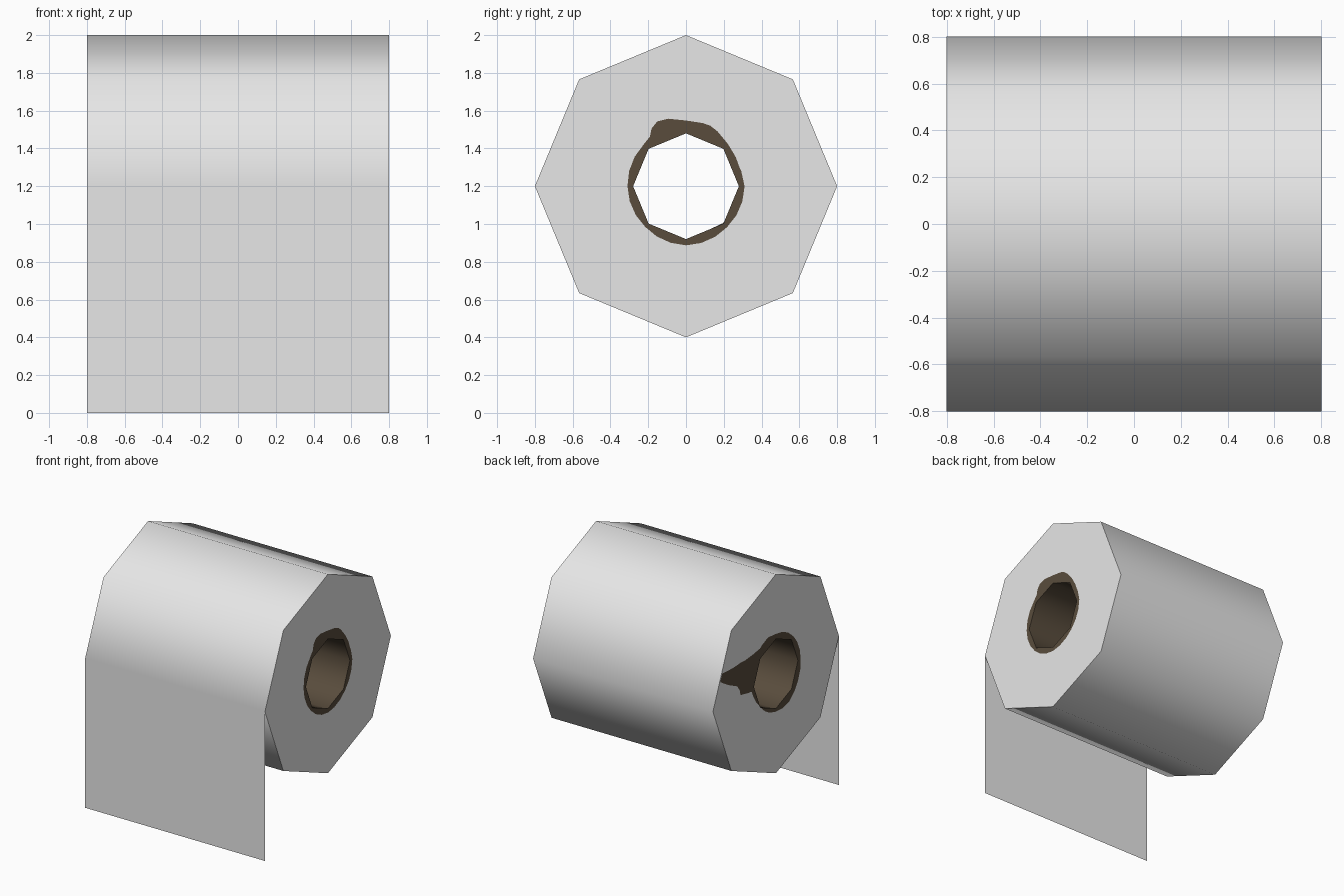
import bpy
from math import cos, sin, radians, pi

if "Cube" in bpy.data.objects:
    bpy.data.objects.remove(bpy.data.objects["Cube"], do_unlink=True)

HALF, AXIS_Z = 0.8, 1.2
OUTER, INNER = 0.8, 0.28


def material(name, rgb):
    m = bpy.data.materials.new(name)
    m.use_nodes = True
    m.diffuse_color = (*rgb, 1)
    m.node_tree.nodes["Principled BSDF"].inputs["Base Color"].default_value = (*rgb, 1)
    return m


paper = material("paper grey white", (0.8, 0.8, 0.8))
card = material("cardboard brown", (0.1, 0.073, 0.046))


def build(name, verts, faces, mats, indices=None, smooth=False):
    mesh = bpy.data.meshes.new(name)
    mesh.from_pydata(verts, [], faces)
    for m in mats:
        mesh.materials.append(m)
    for i, poly in enumerate(mesh.polygons):
        poly.use_smooth = smooth
        if indices:
            poly.material_index = indices[i]
    obj = bpy.data.objects.new(name, mesh)
    bpy.context.collection.objects.link(obj)
    return obj


def point(x, deg, r):
    a = radians(deg)
    return (x, r * cos(a), AXIS_Z + r * sin(a))


def octagon_radius(deg, r):
    """Distance from the axis to the octagon outline in one direction."""
    return r * cos(pi / 8) / cos(radians(deg % 45 - 22.5))


def tube(name, r, mat, outward):
    verts = [point(x, 45 * i, r) for i in range(8) for x in (-HALF, HALF)]
    faces = []
    for i in range(8):
        a, b = 2 * i, 2 * ((i + 1) % 8)
        quad = (a, b, b + 1, a + 1)
        faces.append(quad if outward else quad[::-1])
    return build(name, verts, faces, [mat], smooth=True)


def outline_radius(deg, outline):
    pts = outline + [(outline[0][0] + 360, outline[0][1])]
    if deg < pts[0][0]:
        deg += 360
    for (a, ra), (b, rb) in zip(pts, pts[1:]):
        if a <= deg <= b:
            return ra + (rb - ra) * (deg - a) / (b - a)


def end_cap(name, x, outline):
    """Octagonal ring with a brown centre bounded by the given outline."""
    angles = sorted({a % 360 for a, _ in outline} | set(range(0, 360, 15)))
    verts, faces, indices = [], [], []
    for a in angles:
        for r in (octagon_radius(a, INNER), outline_radius(a, outline),
                  octagon_radius(a, OUTER)):
            verts.append(point(x, a, r))
    n = len(angles)
    for i in range(n):
        for ring in (0, 1):
            a, b = 3 * i + ring, 3 * ((i + 1) % n) + ring
            quad = (a, a + 1, b + 1, b)
            faces.append(quad if x > 0 else quad[::-1])
            indices.append(1 - ring)
    return build(name, verts, faces, [paper, card], indices)


# Wound paper and cardboard core
tube("paper_roll", OUTER, paper, True)
tube("cardboard_core", INNER, card, False)

# Roll ends: uneven brown ring on one, ring with a smear on the other (angle, radius)
end_cap("left_end", HALF, [
    (0, .31), (22, .3), (45, .315), (68, .345), (90, .348), (105, .37),
    (114, .375), (121, .355), (126, .325), (135, .315), (180, .31),
    (225, .305), (270, .313), (315, .307)])
end_cap("right_end", -HALF, [
    (0, .45), (5, .46), (10, .5), (13, .62), (16, .735), (21, .73),
    (25, .6), (33, .47), (43, .39), (54, .345), (72, .345), (90, .32),
    (135, .31), (180, .315), (240, .335), (270, .305), (290, .29),
    (318, .275), (340, .29), (355, .31), (357, .36)])

# Loose sheet hanging straight down at the front
build("hanging_sheet",
      [(-HALF, -OUTER, 0), (HALF, -OUTER, 0),
       (HALF, -OUTER, AXIS_Z), (-HALF, -OUTER, AXIS_Z)],
      [(0, 1, 2, 3)], [paper], smooth=True)
